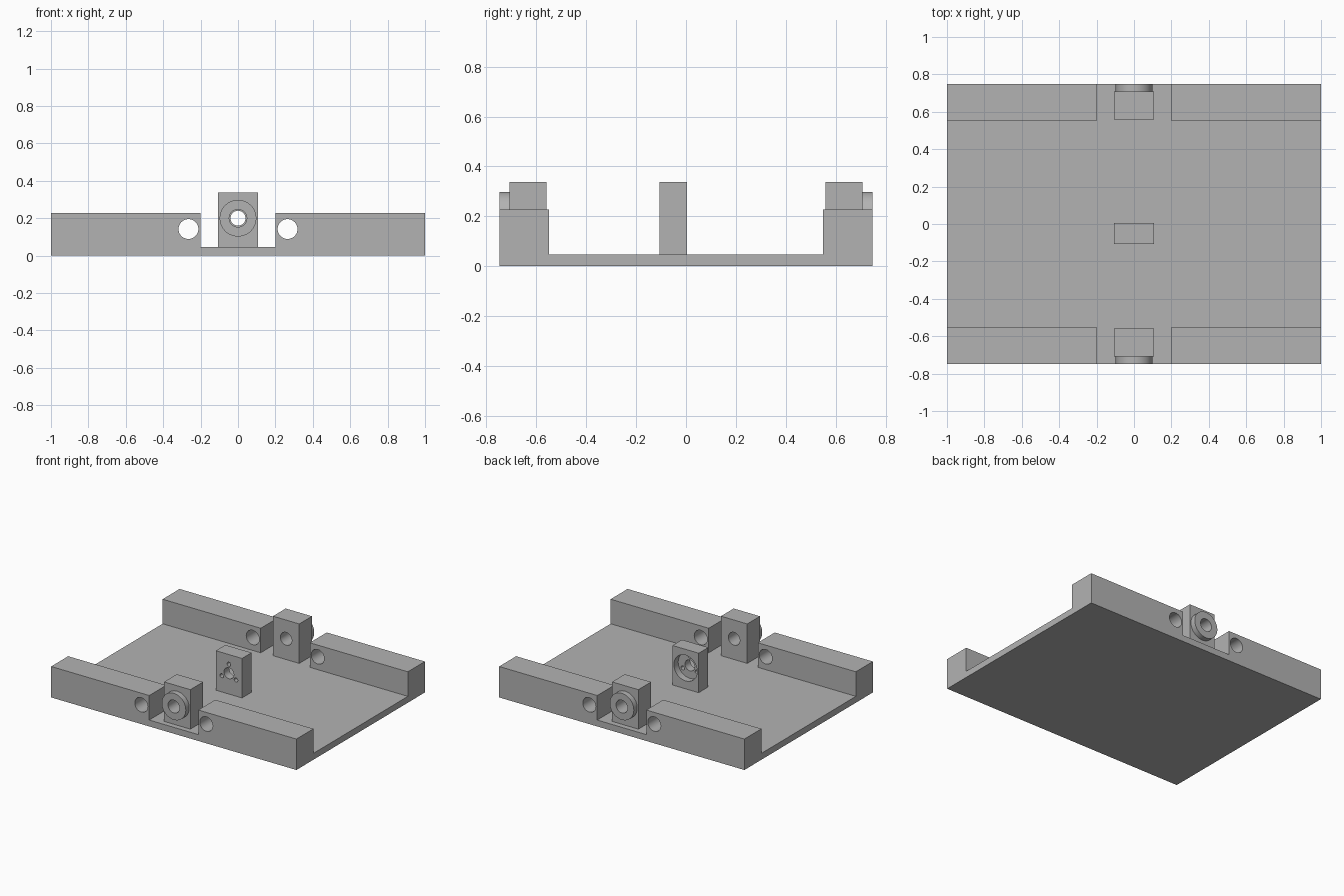
import bpy, bmesh, math
from mathutils import Matrix

cube = bpy.data.objects.get("Cube")
if cube:
    bpy.data.objects.remove(cube, do_unlink=True)

grey = bpy.data.materials.new("matte grey")
grey.use_nodes = True
grey.diffuse_color = (0.45, 0.45, 0.45, 1)
grey.node_tree.nodes["Principled BSDF"].inputs["Base Color"].default_value = (0.45, 0.45, 0.45, 1)

FLOOR, WALL, TOP = 0.047, 0.228, 0.338
HALF_Y, WALL_Y = 0.748, 0.55
AXIS_Z = 0.2


def finish(name, bm):
    bmesh.ops.recalc_face_normals(bm, faces=bm.faces)
    mesh = bpy.data.meshes.new(name)
    bm.to_mesh(mesh)
    bm.free()
    obj = bpy.data.objects.new(name, mesh)
    mesh.materials.append(grey)
    bpy.context.collection.objects.link(obj)
    return obj


def box(name, x, y, z):
    bm = bmesh.new()
    size = [b - a for a, b in (x, y, z)]
    mid = [(a + b) / 2 for a, b in (x, y, z)]
    bmesh.ops.create_cube(bm, size=1, matrix=Matrix.Translation(mid) @ Matrix.Diagonal((*size, 1)))
    return finish(name, bm)


def rod(name, radius, x, z, y0, y1, sides=48):
    """Cylinder lying along y."""
    bm = bmesh.new()
    place = Matrix.Translation((x, (y0 + y1) / 2, z)) @ Matrix.Rotation(math.pi / 2, 4, "X")
    bmesh.ops.create_cone(bm, cap_ends=True, segments=sides, radius1=radius, radius2=radius,
                          depth=abs(y1 - y0), matrix=place)
    return finish(name, bm)


def cut(obj, *cutters):
    bpy.context.view_layer.objects.active = obj
    for cutter in cutters:
        mod = obj.modifiers.new("cut", "BOOLEAN")
        mod.operation, mod.solver, mod.object = "DIFFERENCE", "EXACT", cutter
        bpy.ops.object.modifier_apply(modifier=mod.name)
        bpy.data.objects.remove(cutter, do_unlink=True)


def smooth(obj):
    bpy.ops.object.select_all(action="DESELECT")
    obj.select_set(True)
    bpy.context.view_layer.objects.active = obj
    bpy.ops.object.shade_smooth_by_angle(angle=math.radians(30))


# Tray: U-shaped section drawn along x, with a gap and two holes in each wall
half = [(HALF_Y, 0), (HALF_Y, WALL), (WALL_Y, WALL), (WALL_Y, FLOOR)]
section = half + [(-y, z) for y, z in reversed(half)]
bm = bmesh.new()
face = bm.faces.new([bm.verts.new((-1, y, z)) for y, z in section])
swept = bmesh.ops.extrude_face_region(bm, geom=[face], use_keep_orig=True)["geom"]
bmesh.ops.translate(bm, vec=(2, 0, 0), verts=[v for v in swept if isinstance(v, bmesh.types.BMVert)])
tray = finish("tray", bm)
for side in (-1, 1):
    cut(tray, box("gap", (-0.2, 0.2), sorted((side * 0.5, side * 0.9)), (FLOOR, 0.5)))
    cut(tray, rod("wall_hole", 0.053, side * 0.265, 0.142, -1, 1))
smooth(tray)

# End bearing blocks with round outer bosses, bored through
for name, side in (("front", -1), ("back", 1)):
    block = box(name + "_bearing_block", (-0.107, 0.107), sorted((side * 0.56, side * 0.708)), (FLOOR, TOP))
    boss = rod(name + "_boss", 0.098, 0, AXIS_Z, side * 0.708, side * HALF_Y, 64)
    for part in (block, boss):
        cut(part, rod("bore", 0.047, 0, AXIS_Z, -1, 1))
        smooth(part)

# Central motor mount: round recess at the back, shaft bore and three screw holes
mount = box("motor_mount", (-0.107, 0.107), (-0.106, 0.005), (FLOOR, TOP))
cut(mount, rod("recess", 0.095, 0, AXIS_Z, -0.045, 0.1, 64), rod("shaft_bore", 0.04, 0, AXIS_Z, -0.3, 0.3))
for i in range(3):
    a = math.radians(90 + 120 * i)
    cut(mount, rod("screw_hole", 0.015, 0.067 * math.cos(a), AXIS_Z + 0.067 * math.sin(a), -0.3, 0.3, 24))
smooth(mount)
